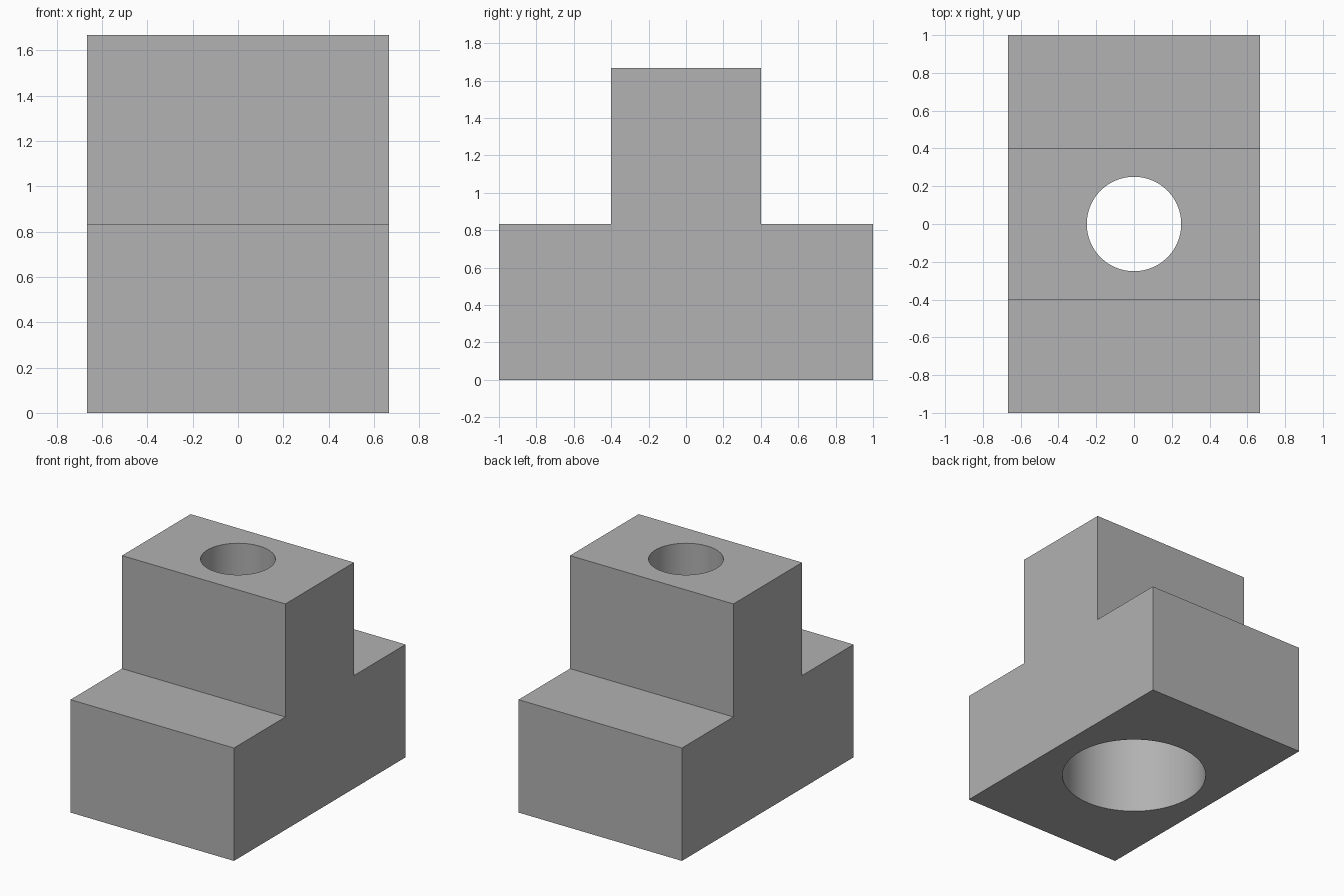
import bpy
import bmesh
import math

cube = bpy.data.objects.get("Cube")
if cube:
    bpy.data.objects.remove(cube, do_unlink=True)

HALF_X, HALF_Y, NECK_Y = 0.667, 1.0, 0.4
SHOULDER_Z, TOP_Z = 0.833, 1.667

# Single grey material
grey = bpy.data.materials.new("plain grey")
grey.use_nodes = True
colour = (0.445, 0.445, 0.445, 1)
grey.diffuse_color = colour
grey.node_tree.nodes["Principled BSDF"].inputs["Base Color"].default_value = colour

# Stepped block: an inverted T profile extruded across x
half = [(HALF_Y, 0), (HALF_Y, SHOULDER_Z), (NECK_Y, SHOULDER_Z), (NECK_Y, TOP_Z)]
profile = half + [(-y, z) for y, z in reversed(half)]
bm = bmesh.new()
face = bm.faces.new([bm.verts.new((-HALF_X, y, z)) for y, z in profile])
extruded = bmesh.ops.extrude_face_region(bm, geom=[face])["geom"]
bmesh.ops.translate(bm, vec=(2 * HALF_X, 0, 0),
                    verts=[v for v in extruded if isinstance(v, bmesh.types.BMVert)])
bmesh.ops.recalc_face_normals(bm, faces=bm.faces)
mesh = bpy.data.meshes.new("stepped_block")
bm.to_mesh(mesh)
bm.free()
mesh.materials.append(grey)
block = bpy.data.objects.new("stepped_block", mesh)
bpy.context.collection.objects.link(block)


def bore(name, radius, bottom, top):
    """Cut a vertical round hole through the block."""
    bpy.ops.mesh.primitive_cylinder_add(vertices=96, radius=radius, depth=top - bottom,
                                        location=(0, 0, (bottom + top) / 2))
    cutter = bpy.context.object
    cutter.name = name
    cutter.hide_render = True
    cutter.data.materials.append(grey)
    bpy.ops.object.select_all(action='DESELECT')
    block.select_set(True)
    bpy.context.view_layer.objects.active = block
    cut = block.modifiers.new(name, 'BOOLEAN')
    cut.operation = 'DIFFERENCE'
    cut.solver = 'EXACT'
    cut.object = cutter
    bpy.ops.object.modifier_apply(modifier=cut.name)
    bpy.data.objects.remove(cutter, do_unlink=True)


# Wide recess from below, then the narrow hole through the top
bore("bottom_recess", 0.5, -0.2, 0.667)
bore("through_hole", 0.25, -0.3, TOP_Z + 0.2)

bpy.ops.object.shade_smooth_by_angle(angle=math.radians(30))
